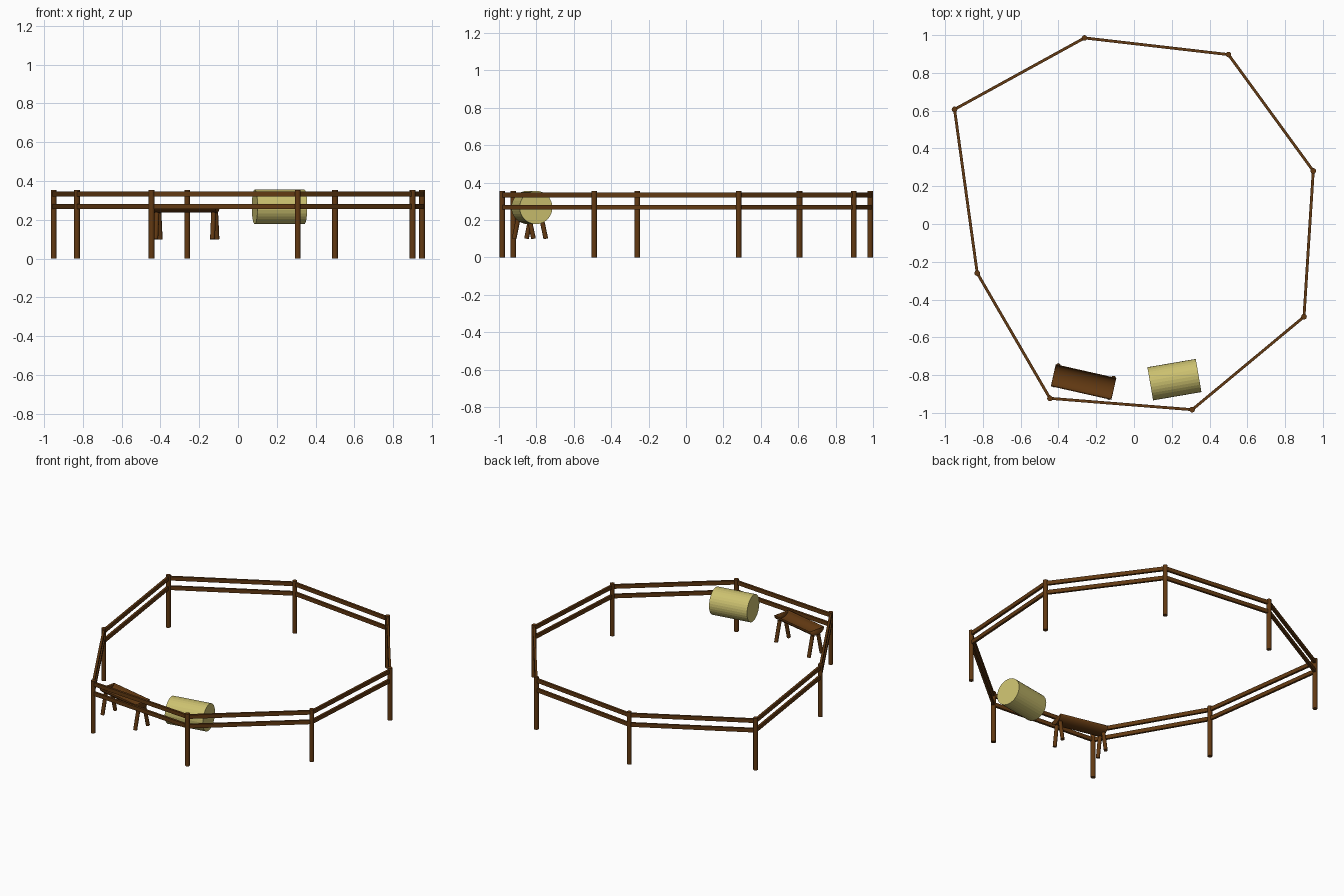
import bpy, bmesh, math
from mathutils import Vector, Matrix

cube = bpy.data.objects.get("Cube")
if cube:
    bpy.data.objects.remove(cube, do_unlink=True)


def make_material(name, rgb):
    mat = bpy.data.materials.new(name)
    mat.use_nodes = True
    colour = (*rgb, 1.0)
    mat.diffuse_color = colour
    bsdf = mat.node_tree.nodes["Principled BSDF"]
    bsdf.inputs["Base Color"].default_value = colour
    bsdf.inputs["Roughness"].default_value = 0.9
    return mat


wood = make_material("brown_wood", (0.122, 0.041, 0.006))
straw = make_material("straw", (0.60, 0.53, 0.16))


def finish(name, bm, mat, smooth=True):
    mesh = bpy.data.meshes.new(name)
    bmesh.ops.recalc_face_normals(bm, faces=bm.faces[:])
    bm.to_mesh(mesh)
    bm.free()
    mesh.materials.append(mat)
    obj = bpy.data.objects.new(name, mesh)
    bpy.context.collection.objects.link(obj)
    if smooth:
        bpy.ops.object.select_all(action='DESELECT')
        obj.select_set(True)
        bpy.context.view_layer.objects.active = obj
        bpy.ops.object.shade_smooth_by_angle(angle=math.radians(50))
    return obj


def frame_between(a, b):
    """Matrix that puts a part at the middle of a-b, its z axis along a-b."""
    along = (b - a).normalized()
    helper = Vector((0, 0, 1)) if abs(along.z) < 0.8 else Vector((0, 1, 0))
    x = helper.cross(along).normalized()
    rot = Matrix((x, along.cross(x), along)).transposed().to_4x4()
    return Matrix.Translation((a + b) / 2) @ rot


def round_bar(name, a, b, radius, mat, sides=12, smooth=True):
    a, b = Vector(a), Vector(b)
    bm = bmesh.new()
    bmesh.ops.create_cone(bm, cap_ends=True, segments=sides, radius1=radius,
                          radius2=radius, depth=(b - a).length)
    bm.transform(frame_between(a, b))
    return finish(name, bm, mat, smooth)


def plank(name, a, b, thickness, height, mat):
    a, b = Vector(a), Vector(b)
    bm = bmesh.new()
    bmesh.ops.create_cube(bm, size=1)
    scale = Matrix.Diagonal((thickness, height, (b - a).length, 1))
    bm.transform(frame_between(a, b) @ scale)
    return finish(name, bm, mat, False)


# Fence: eight posts joined by two flat rails per side
corners = [(-0.262, 0.985), (0.5, 0.897), (0.949, 0.281), (0.9, -0.491),
           (0.308, -0.983), (-0.445, -0.923), (-0.83, -0.26), (-0.95, 0.607)]
for i, (x, y) in enumerate(corners):
    round_bar(f"fence_post_{i + 1}", (x, y, 0), (x, y, 0.355), 0.015, wood)
    nx, ny = corners[(i + 1) % len(corners)]
    for label, z in (("lower", 0.268), ("upper", 0.333)):
        plank(f"{label}_rail_{i + 1}", (x, y, z), (nx, ny, z), 0.015, 0.026, wood)

# Straw bale: a faceted drum lying on its side
centre = Vector((0.214, -0.824, 0.267))
half = Vector((0.128, 0.022, 0))
round_bar("straw_bale", centre - half, centre + half, 0.089, straw, 32, False)

# Trough: a shallow curved shell with closed ends, open at the top
place = Matrix.Translation((-0.267, -0.837, 0)) @ Matrix.Rotation(math.radians(-12.7), 4, 'Z')
half_length, half_width, rim, depth = 0.163, 0.058, 0.278, 0.039
bm = bmesh.new()
ends = []
for x in (-half_length, half_length):
    row = []
    for k in range(13):
        t = math.pi * k / 12
        row.append(bm.verts.new((x, -half_width * math.cos(t), rim - depth * math.sin(t))))
    ends.append(row)
    bm.faces.new(row)
for k in range(12):
    bm.faces.new((ends[0][k], ends[1][k], ends[1][k + 1], ends[0][k + 1]))
bm.transform(place)
trough = finish("trough", bm, wood)
shell = trough.modifiers.new("thickness", 'SOLIDIFY')
shell.thickness = 0.004
shell.offset = 0

# Splayed legs under both ends of the trough
for end_name, ex in (("left", 1), ("right", -1)):
    for side_name, sy in (("back", 1), ("front", -1)):
        foot = place @ Vector((ex * 0.15, sy * 0.053 + 0.003, 0.1))
        top = place @ Vector((ex * 0.15, sy * 0.024 + 0.002, 0.237))
        round_bar(f"trough_leg_{side_name}_{end_name}", foot, top, 0.0125, wood)
